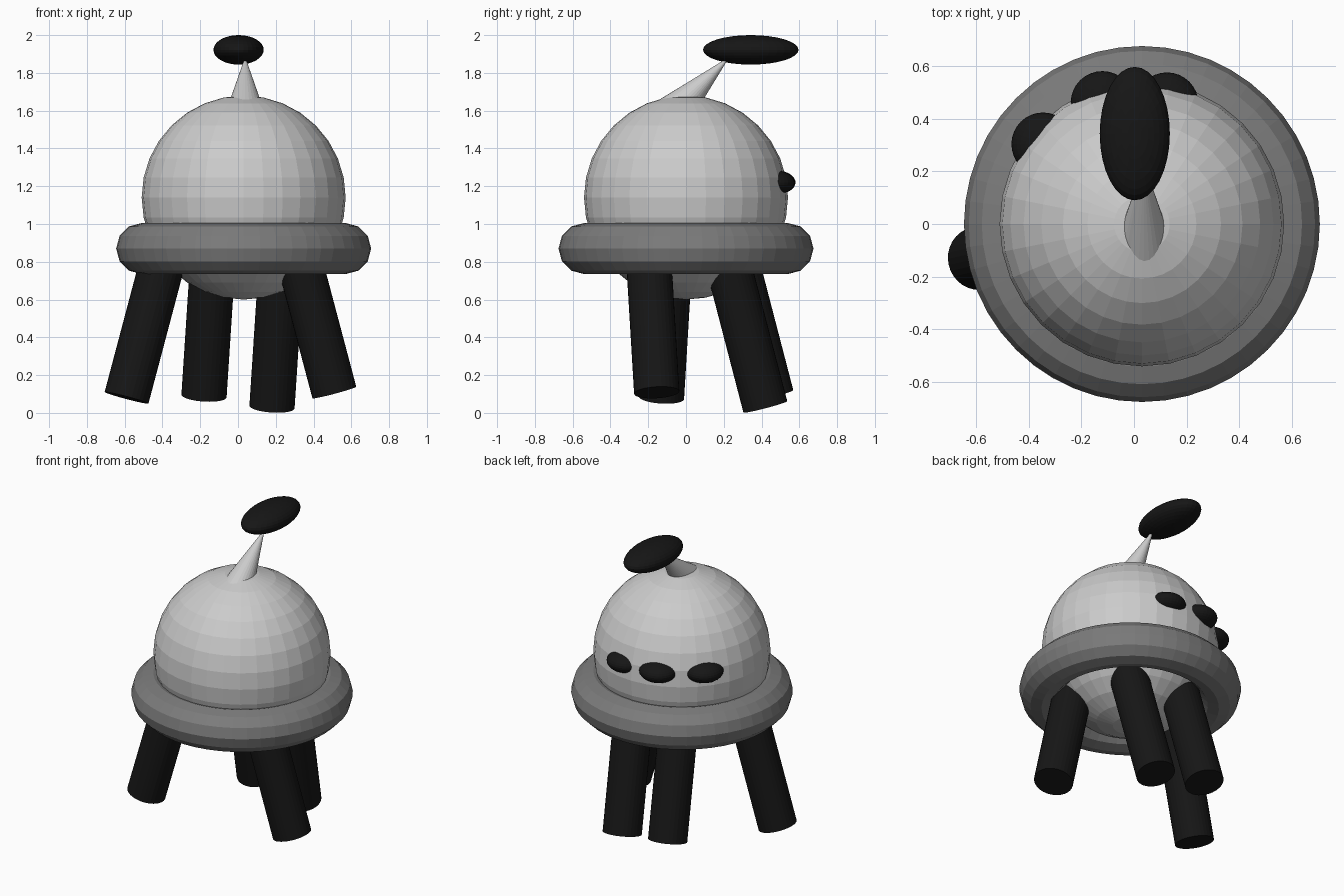
import bpy
from mathutils import Vector

if "Cube" in bpy.data.objects:
    bpy.data.objects.remove(bpy.data.objects["Cube"])


def material(name, value):
    m = bpy.data.materials.new(name)
    m.diffuse_color = (value, value, value, 1)
    m.use_nodes = True
    m.node_tree.nodes["Principled BSDF"].inputs["Base Color"].default_value = m.diffuse_color
    return m


black = material("black", 0.008)
dark_grey = material("dark_grey", 0.2)


def finish(name, mat=None, smooth=False):
    ob = bpy.context.object
    ob.name = name
    if mat:
        ob.data.materials.append(mat)
    if smooth:
        bpy.ops.object.shade_smooth_by_angle()
    return ob


def ellipsoid(name, loc, radii, mat=None):
    bpy.ops.mesh.primitive_uv_sphere_add(segments=32, ring_count=16, radius=1, location=loc)
    bpy.context.object.scale = radii
    return finish(name, mat)


def tapered(name, base, direction, length, r1, r2, mat=None):
    # cylinder or cone running from base along direction
    d = Vector(direction).normalized()
    bpy.ops.mesh.primitive_cone_add(vertices=32, radius1=r1, radius2=r2, depth=length,
                                    location=Vector(base) + d * length / 2)
    ob = finish(name, mat)
    ob.rotation_mode = 'QUATERNION'
    ob.rotation_quaternion = d.to_track_quat('Z', 'Y')
    return ob


# Round body and the ring around it
ellipsoid("body", (0.03, 0, 1.14), (0.54, 0.54, 0.54))
bpy.ops.mesh.primitive_torus_add(location=(0.03, 0, 0.87), major_radius=0.54, minor_radius=0.135,
                                 major_segments=48, minor_segments=12)
finish("ring", dark_grey)

# Four splayed legs: foot centre and upward lean
legs = {
    "left_leg": ((-0.59, -0.13, 0.08), (0.265, 0.06, 1)),
    "right_leg": ((0.51, -0.155, 0.108), (-0.265, -0.06, 1)),
    "back_left_leg": ((-0.18, 0.452, 0.09), (0.065, -0.26, 1)),
    "back_right_leg": ((0.18, 0.42, 0.032), (0.065, -0.26, 1)),
}
for name, (foot, lean) in legs.items():
    tapered(name, foot, lean, 0.8, 0.12, 0.12, black)

# Leaning antenna spike with an oval head
tapered("antenna", (0.038, -0.074, 1.581), (0, 1, 1), 0.43, 0.104, 0)
ellipsoid("antenna_head", (0.003, 0.343, 1.922), (0.133, 0.253, 0.078), black)

# Three flattened ports on the back
for i, (x, y) in enumerate([(0.125, 0.455), (-0.12, 0.46), (-0.345, 0.303)]):
    ellipsoid(f"port_{i + 1}", (x, y, 1.22), (0.12, 0.12, 0.067), black)
